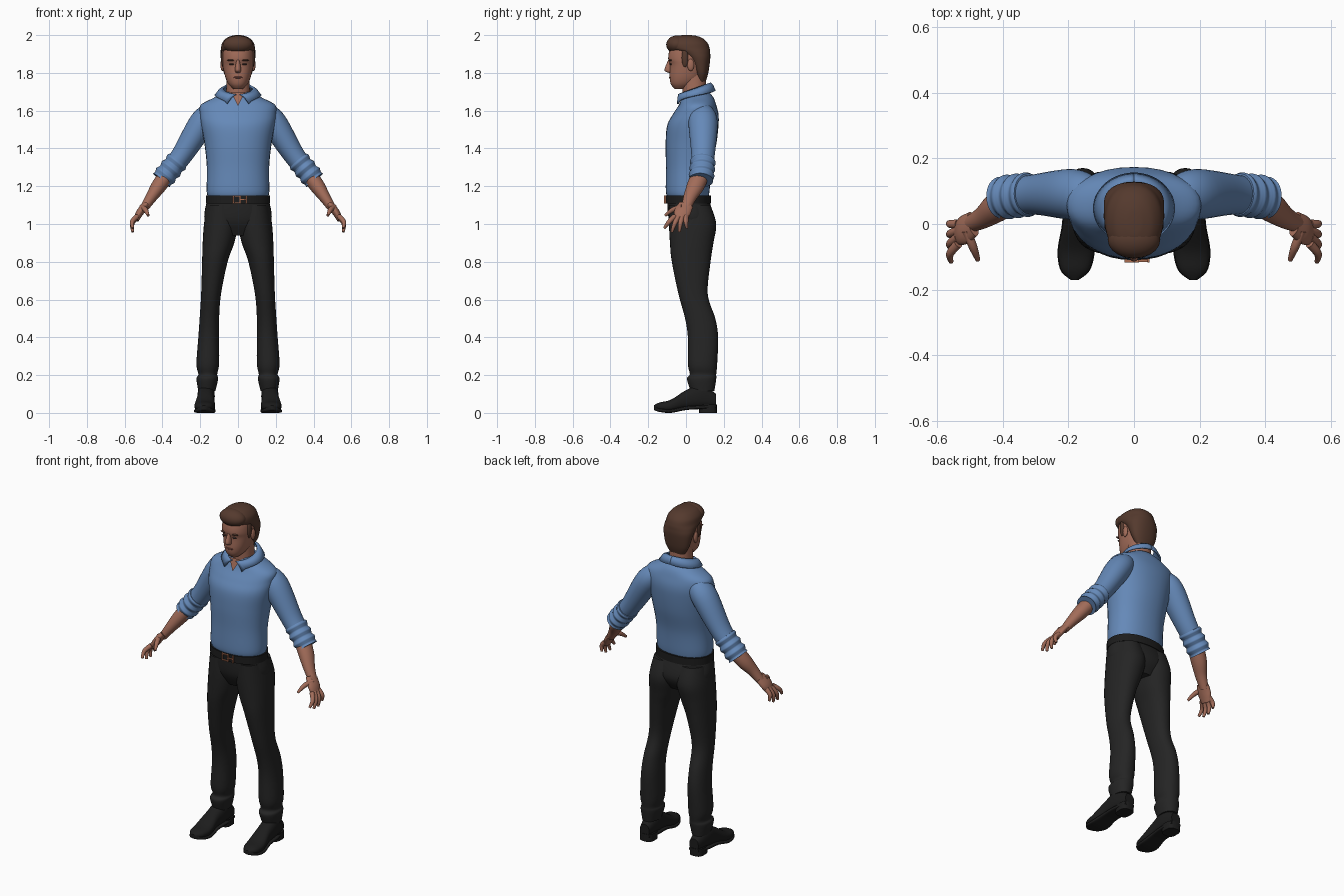
import bpy, bmesh
from math import sin, cos, pi, copysign
from mathutils import Vector

cube = bpy.data.objects.get("Cube")
if cube:
    bpy.data.objects.remove(cube, do_unlink=True)


def material(name, *rgb):
    m = bpy.data.materials.new(name)
    m.use_nodes = True
    m.diffuse_color = (*rgb, 1)
    bsdf = next(n for n in m.node_tree.nodes if n.type == 'BSDF_PRINCIPLED')
    bsdf.inputs["Base Color"].default_value = (*rgb, 1)
    return m


SKIN = material("skin", .36, .15, .1)
LIPS = material("lips", .26, .09, .07)
HAIR = material("brown hair", .09, .042, .027)
SHIRT = material("blue shirt", .13, .25, .48)
PANTS = material("black trousers", .018, .018, .018)
LEATHER = material("black leather", .012, .012, .012)
COPPER = material("copper buckle", .4, .15, .08)
EYE = material("dark eyes", .06, .035, .03)


def finish(name, bm, mat):
    """Turn a bmesh into a smooth object that keeps its sharp edges."""
    bmesh.ops.recalc_face_normals(bm, faces=bm.faces[:])
    mesh = bpy.data.meshes.new(name)
    bm.to_mesh(mesh)
    bm.free()
    mesh.materials.append(mat)
    ob = bpy.data.objects.new(name, mesh)
    bpy.context.collection.objects.link(ob)
    bpy.ops.object.select_all(action='DESELECT')
    ob.select_set(True)
    bpy.context.view_layer.objects.active = ob
    bpy.ops.object.shade_smooth_by_angle(angle=pi / 4)
    return ob


def spline(keys, steps=6):
    """Catmull-Rom curve through rows of numbers."""
    rows = []
    last = len(keys) - 1
    for i in range(last):
        around = [keys[max(0, min(last, i + k))] for k in (-1, 0, 1, 2)]
        for s in range(steps):
            t = s / steps
            rows.append([q + t / 2 * (r - p + t * (2*p - 5*q + 4*r - w + t * (3*(q - r) + w - p)))
                         for p, q, r, w in zip(*around)])
    return rows + [list(keys[-1])]


def loft(name, rings, mat, side=1, power=2, seg=32):
    """Skin (centre, u, v) rings with superellipse sections."""
    bm = bmesh.new()
    loops = []
    for centre, u, v in rings:
        loop = []
        for k in range(seg):
            c, s = cos(2 * pi * k / seg), sin(2 * pi * k / seg)
            p = (centre + u * copysign(abs(c) ** (2 / power), c)
                 + v * copysign(abs(s) ** (2 / power), s))
            loop.append(bm.verts.new((p.x * side, p.y, p.z)))
        loops.append(loop)
    for a, b in zip(loops, loops[1:]):
        for k in range(seg):
            n = (k + 1) % seg
            bm.faces.new((a[k], a[n], b[n], b[k]))
    bm.faces.new(loops[0])
    bm.faces.new(loops[-1])
    return finish(name, bm, mat)


def stack(name, keys, mat, side=1, power=2.2):
    """Upright loft; rows are z, x low, x high, y front, y back."""
    rings = []
    for z, left, right, front, back in spline(keys):
        centre = Vector(((left + right) / 2, (front + back) / 2, z))
        rings.append((centre, Vector(((right - left) / 2, 0, 0)),
                      Vector((0, (back - front) / 2, 0))))
    return loft(name, rings, mat, side, power)


def even(*rows):
    """Rows of z, half width, y front, y back, symmetric about the middle."""
    return [(z, -w, w, front, back) for z, w, front, back in rows]


def tube(name, keys, mat, side=1, depth=1.0):
    """Limb along a path; rows are x, y, z, radius."""
    rows = spline(keys)
    points = [Vector(r[:3]) for r in rows]
    rings = []
    for i, point in enumerate(points):
        along = points[min(i + 1, len(points) - 1)] - points[max(i - 1, 0)]
        u = along.cross(Vector((0, 1, 0))).normalized()
        v = u.cross(along).normalized()
        rings.append((point, u * rows[i][3], v * rows[i][3] * depth))
    return loft(name, rings, mat, side)


def blob(name, centre, radii, mat, side=1):
    bm = bmesh.new()
    bmesh.ops.create_uvsphere(bm, u_segments=20, v_segments=12, radius=1)
    for v in bm.verts:
        v.co = [(c + r * p) * s for c, r, p, s in zip(centre, radii, v.co, (side, 1, 1))]
    return finish(name, bm, mat)


def box(name, centre, size, mat):
    bm = bmesh.new()
    bmesh.ops.create_cube(bm, size=1)
    for v in bm.verts:
        v.co = [c + s * p for c, s, p in zip(centre, size, v.co)]
    return finish(name, bm, mat)


def arm(label, side):
    tube(label + "sleeve", [(.12, .08, 1.6, .05), (.185, .09, 1.54, .07), (.3, .09, 1.36, .056),
                            (.39, .08, 1.25, .05)], SHIRT, side, depth=1.1)
    # Rolled cuff: ridges along a straight run
    top, bottom = Vector((.32, .09, 1.335)), Vector((.405, .08, 1.232))
    folds = 12
    cuff = [(*top.lerp(bottom, i / folds), .058 + .004 * sin(i * pi / 2)) for i in range(folds + 1)]
    tube(label + "cuff", cuff, SHIRT, side, depth=1.1)
    tube(label + "forearm", [(.37, .08, 1.27, .042), (.42, .05, 1.2, .04), (.46, .02, 1.14, .03),
                             (.5, 0, 1.08, .022)], SKIN, side, depth=1.15)
    tube(label + "palm", [(.49, 0, 1.1, .018), (.52, -.02, 1.06, .02), (.54, -.03, 1.02, .014)],
         SKIN, side, depth=2.2)
    tube(label + "thumb", [(.51, -.02, 1.09, .014), (.49, -.07, 1.075, .013),
                           (.475, -.11, 1.045, .007)], SKIN, side)
    # Fingers fan out from the knuckles
    for i, finger in enumerate(("index", "middle", "ring", "little")):
        f = i - 1.5
        tube(f"{label}{finger}_finger", [
            (.535, -.03 + .02 * f, 1.04, .014), (.56, -.045 + .03 * f, 1 + .005 * f * f, .012),
            (.557, -.055 + .04 * f, .955 + .01 * f * f, .007)], SKIN, side)


def leg(label, side):
    stack(label + "trouser_leg", [
        (1.1, .01, .165, -.09, .13), (1, 0, .18, -.09, .16), (.9, .02, .187, -.085, .145),
        (.8, .055, .19, -.075, .13), (.63, .09, .195, -.04, .115), (.5, .1, .203, -.005, .155),
        (.4, .1, .21, .01, .17), (.26, .1, .22, .01, .165), (.205, .11, .21, .02, .16),
        (.18, .105, .22, .005, .16), (.115, .12, .21, .025, .15)], PANTS, side)
    # Shoe rows run heel to toe: y, half width, bottom, top
    upper, sole = [], []
    for y, w, low, high in spline([(.16, .03, .03, .1), (.08, .045, .025, .15), (0, .045, .02, .12),
                                   (-.08, .054, .005, .07), (-.14, .043, .01, .055),
                                   (-.17, .012, .02, .04)]):
        x = .172 - y / 20
        wide = Vector((w, 0, 0))
        upper.append((Vector((x, y, (low + high) / 2)), wide, Vector((0, 0, (high - low) / 2))))
        sole.append((Vector((x, y, low + .005)), wide * 1.05, Vector((0, 0, .01))))
    loft(label + "shoe", upper, LEATHER, side, power=2.4)
    loft(label + "shoe_sole", sole, LEATHER, side, power=4)
    stack(label + "shoe_heel", [(z, .124, .206, .07, .163) for z in (0, .045)],
          LEATHER, side, power=3)


def collar(label, side):
    """Folded wing from the neckline out to a pointed front tip."""
    bm = bmesh.new()
    columns = []
    count = 24
    for i in range(count + 1):
        f = i / count
        t, q = .12 + (pi - .12) * f, .5 + (pi - .5) * f
        top = Vector((.077 * sin(t), .045 - .082 * cos(t), 1.715 - .03 * cos(t)))
        low = Vector((.12 * sin(q), .048 - .104 * cos(q), 1.635 + .07 * f ** .5))
        middle = top.lerp(low, .5) + Vector((0, 0, .01))
        columns.append([bm.verts.new((p.x * side, p.y, p.z)) for p in (top, middle, low)])
    for a, b in zip(columns, columns[1:]):
        for k in range(2):
            bm.faces.new((a[k], a[k + 1], b[k + 1], b[k]))
    solid = finish(label + "collar", bm, SHIRT).modifiers.new("thickness", 'SOLIDIFY')
    solid.thickness, solid.offset = .01, 0


def face_side(label, side):
    blob(label + "eye", (.034, -.081, 1.846), (.014, .006, .005), EYE, side)
    blob(label + "eyebrow", (.036, -.083, 1.867), (.021, .009, .005), HAIR, side)
    blob(label + "ear", (.083, .025, 1.842), (.01, .018, .032), SKIN, side)
    blob(label + "sideburn", (.078, -.005, 1.88), (.012, .018, .05), HAIR, side)


# Paired parts
for label, side in (("left_", 1), ("right_", -1)):
    arm(label, side)
    leg(label, side)
    collar(label, side)
    face_side(label, side)

# Shirt body
stack("shirt_body", even(
    (1.145, .16, -.1, .12), (1.18, .166, -.107, .125), (1.3, .165, -.106, .135),
    (1.42, .177, -.108, .16), (1.52, .195, -.1, .172), (1.58, .203, -.07, .172),
    (1.63, .197, -.038, .16), (1.67, .125, -.022, .145), (1.7, .075, -.01, .12)), SHIRT)

# Trouser hips
stack("trouser_hips", even((1.13, .163, -.1, .12), (1.02, .176, -.09, .15),
                           (.94, .1, -.05, .11)), PANTS)

# Belt and buckle
stack("belt", even(*[(z, .17, -.11, .132) for z in (1.108, 1.152)]), LEATHER)
for x in (-.026, .012, .044):
    box("buckle_bar", (x, -.112, 1.13), (.007, .01, .042), COPPER)
for z in (1.112, 1.148):
    box("buckle_rail", (-.007, -.112, z), (.04, .01, .006), COPPER)
box("buckle_prong", (.028, -.112, 1.13), (.034, .008, .006), COPPER)

# Neck and open neckline
stack("neck", even((1.62, .065, -.015, .11), (1.8, .06, -.022, .105)), SKIN)
bm = bmesh.new()
bm.faces.new([bm.verts.new(p) for p in ((-.036, -.03, 1.695), (.036, -.03, 1.695),
                                        (0, -.052, 1.625))])
bmesh.ops.solidify(bm, geom=bm.faces[:], thickness=.008)
finish("open_neckline", bm, SKIN)

# Head, nose and mouth
stack("head", even(
    (1.715, .025, -.06, 0), (1.74, .05, -.08, .05), (1.78, .068, -.087, .09),
    (1.84, .081, -.085, .11), (1.875, .083, -.094, .116), (1.92, .08, -.088, .115),
    (1.955, .067, -.07, .095), (1.975, .035, -.035, .06)), SKIN)
stack("nose", even((1.868, .009, -.094, -.06), (1.816, .016, -.114, -.06),
                   (1.8, .01, -.092, -.06)), SKIN)
blob("mouth", (0, -.081, 1.776), (.026, .009, .006), LIPS)

# Hair cap with a swept front
stack("hair", even(
    (1.755, .05, .06, .105), (1.8, .075, .045, .118), (1.87, .09, .01, .128),
    (1.905, .092, -.035, .128), (1.93, .09, -.09, .125), (1.96, .083, -.096, .113),
    (1.985, .06, -.075, .085), (1.997, .03, -.04, .05), (2, .01, -.01, .02)), HAIR)
blob("hair_front", (0, -.048, 1.95), (.08, .057, .048), HAIR)
